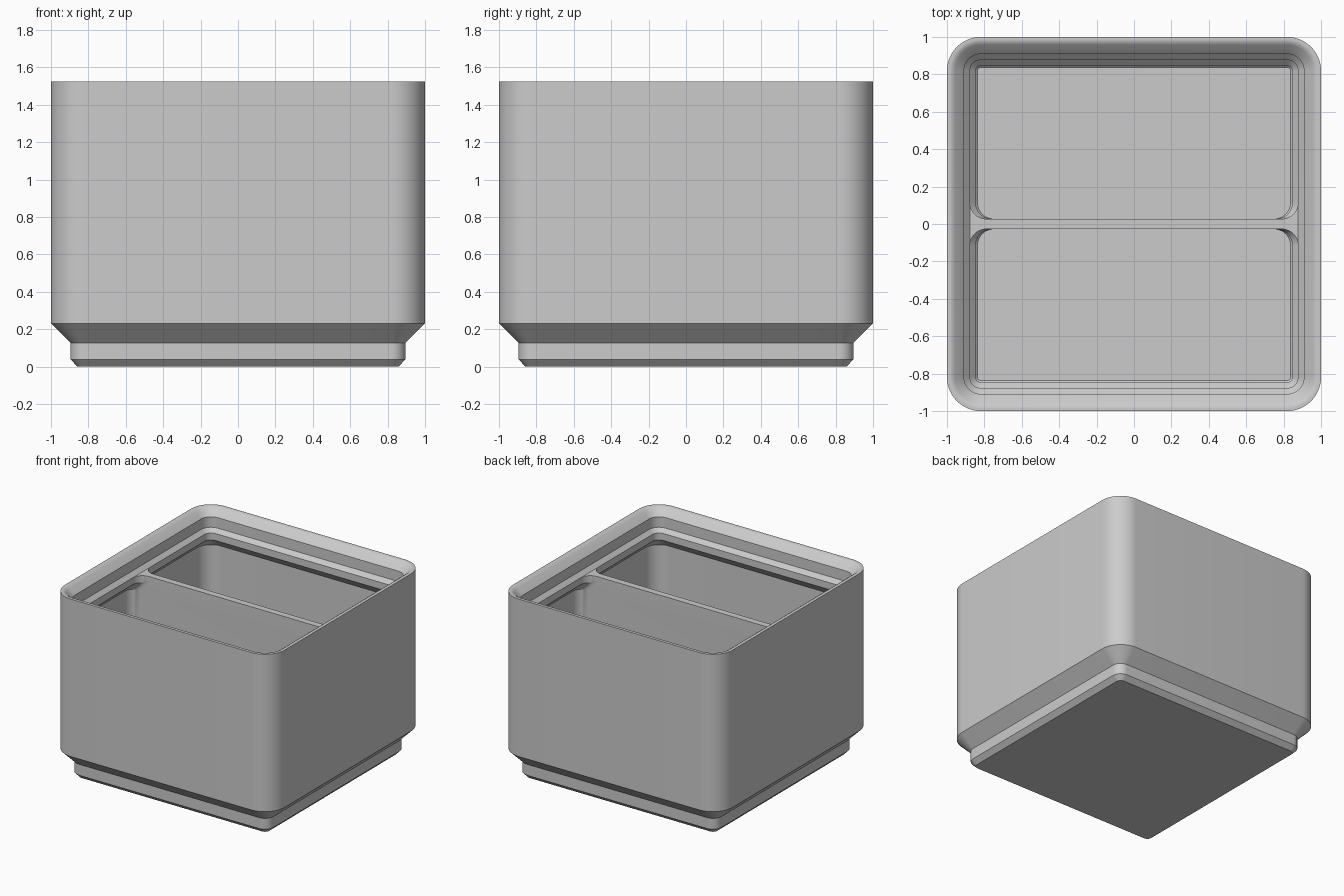
import bpy
import bmesh
import math

cube = bpy.data.objects.get("Cube")
if cube:
    bpy.data.objects.remove(cube, do_unlink=True)

CORNER = 0.819      # shared centre of the concentric corner arcs
SEGMENTS = 14
RIM_Z, HALF_DIVIDER, FLARE = 1.525, 0.027, 0.088

grey = bpy.data.materials.new("plain grey")
grey.use_nodes = True
colour = (0.6, 0.6, 0.6, 1.0)
grey.diffuse_color = colour
grey.node_tree.nodes["Principled BSDF"].inputs["Base Color"].default_value = colour


def rounded_square(half):
    """Counter-clockwise outline with concentric corners."""
    radius = half - CORNER
    points = []
    for quarter in range(4):
        middle = math.radians(45 + 90 * quarter)
        cx = math.copysign(CORNER, math.cos(middle))
        cy = math.copysign(CORNER, math.sin(middle))
        for i in range(SEGMENTS + 1):
            a = math.radians(90) * (quarter + i / SEGMENTS)
            points.append((cx + radius * math.cos(a), cy + radius * math.sin(a)))
    return points


def divider_outline(half):
    """Thin strip whose ends flare into walls standing at +-half."""
    arc = []
    for i in range(SEGMENTS + 1):
        a = math.radians(90) * i / SEGMENTS
        arc.append((half - FLARE + FLARE * math.sin(a),
                    HALF_DIVIDER + FLARE * (1 - math.cos(a))))
    arc.append((half + 0.02, HALF_DIVIDER + FLARE))
    end = arc + [(x, -y) for x, y in reversed(arc)]
    return end + [(-x, -y) for x, y in end]


def loft(name, outline, levels):
    """Skin the outline through (half width, height) levels and cap both ends."""
    bm = bmesh.new()
    rings = [[bm.verts.new((x, y, z)) for x, y in outline(half)]
             for half, z in levels]
    for low, high in zip(rings, rings[1:]):
        for i in range(len(low)):
            j = (i + 1) % len(low)
            bm.faces.new((low[i], low[j], high[j], high[i]))
    bm.faces.new(rings[0])
    bm.faces.new(rings[-1])
    bmesh.ops.recalc_face_normals(bm, faces=bm.faces[:])
    mesh = bpy.data.meshes.new(name)
    bm.to_mesh(mesh)
    bm.free()
    mesh.materials.append(grey)
    obj = bpy.data.objects.new(name, mesh)
    bpy.context.collection.objects.link(obj)
    bpy.ops.object.select_all(action='DESELECT')
    obj.select_set(True)
    bpy.context.view_layer.objects.active = obj
    bpy.ops.object.shade_smooth_by_angle(angle=math.radians(25))


outside = [
    (0.858, 0.0), (0.895, 0.038), (0.895, 0.127), (1.0, 0.231),     # foot
    (1.0, RIM_Z - 0.001), (0.985, RIM_Z),                           # rim
    (0.973, 1.523), (0.958, 1.513),
    (0.909, 1.464), (0.909, 1.378),                                 # lip seat
]
inside = [
    (0.877, 1.346), (0.877, 1.289), (0.952, 1.214),                 # lip underside
    (0.952, 0.252), (0.847, 0.147), (0.847, 0.058), (0.837, 0.048), # hollow foot
]

# Bin: thin shell that follows the stepped foot, with a stacking lip
loft("bin_body", rounded_square, outside + inside)

# Divider: its flared ends follow the inner wall from lip to floor
loft("divider", divider_outline, inside)
